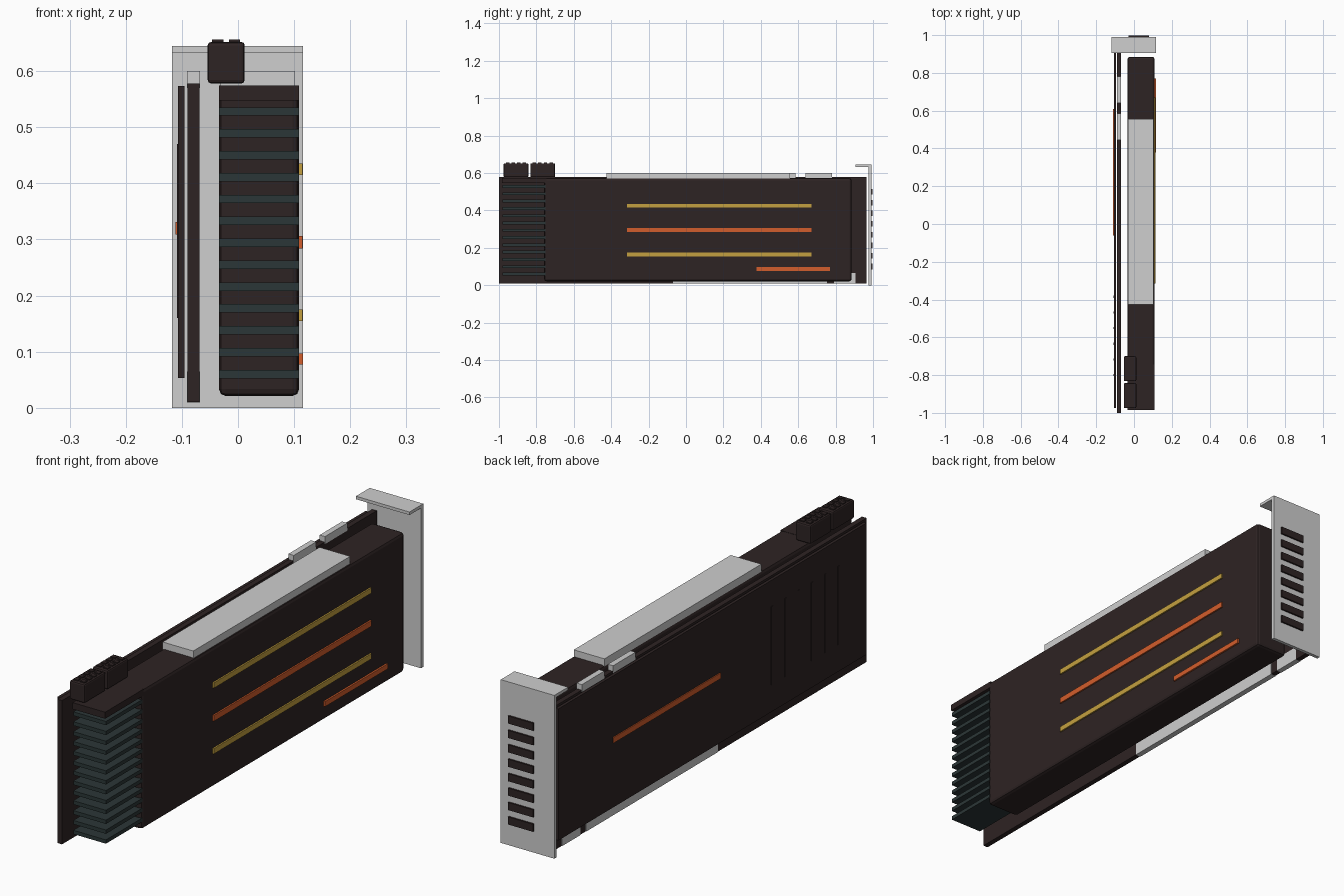
import bpy, bmesh

cube = bpy.data.objects.get("Cube")
if cube:
    bpy.data.objects.remove(cube, do_unlink=True)


def material(name, r, g, b):
    mat = bpy.data.materials.new(name)
    mat.use_nodes = True
    mat.diffuse_color = (r, g, b, 1)
    mat.node_tree.nodes["Principled BSDF"].inputs["Base Color"].default_value = (r, g, b, 1)
    mat.roughness = 0.6
    return mat


DARK = material("charcoal brown", 0.027, 0.017, 0.017)
TEAL = material("dark teal", 0.024, 0.037, 0.038)
GREY = material("light grey", 0.62, 0.62, 0.62)
GOLD = material("gold", 0.55, 0.35, 0.05)
ORANGE = material("orange", 0.65, 0.11, 0.025)


def boxes(name, mat, extents, bevel=0):
    """One object made of boxes, each given as x, y and z ranges."""
    bm = bmesh.new()
    for ranges in extents:
        verts = bmesh.ops.create_cube(bm, size=1)["verts"]
        for v in verts:
            for axis, (low, high) in enumerate(ranges):
                v.co[axis] = low if v.co[axis] < 0 else high
    mesh = bpy.data.meshes.new(name)
    bm.to_mesh(mesh)
    bm.free()
    mesh.materials.append(mat)
    obj = bpy.data.objects.new(name, mesh)
    bpy.context.collection.objects.link(obj)
    if bevel:
        mod = obj.modifiers.new("edge_bevel", "BEVEL")
        mod.width = bevel
        mod.segments = 2
    return obj


def around(centre, size):
    return (centre - size / 2, centre + size / 2)


# Circuit board with edge contacts and bridge tabs
board_x = (-0.09, -0.069)
contact_x = (-0.091, -0.068)
boxes("circuit_board", DARK, [(board_x, (-1, 0.965), (0.01, 0.578))])
boxes("edge_contacts", GREY, [(contact_x, y, (0.009, 0.065))
                              for y in ((-0.07, 0.755), (0.79, 0.905))])
boxes("bridge_tabs", GREY, [(contact_x, y, (0.57, 0.60))
                            for y in ((0.445, 0.585), (0.64, 0.78))])

# Back plate with raised ribs and an accent stripe
boxes("back_plate", DARK, [((-0.107, -0.095), (-0.975, 0.95), (0.053, 0.573))])
boxes("back_plate_ribs", DARK, [((-0.109, -0.106), around(-0.385 - 0.083 * i, 0.012), (0.16, 0.47))
                                for i in range(6)])
boxes("back_plate_stripe", ORANGE, [((-0.111, -0.106), (-0.06, 0.61), (0.309, 0.331))])

# Cooler shroud, its light top plate and side stripes
shroud_x = (-0.034, 0.109)
boxes("shroud", DARK, [(shroud_x, (-0.758, 0.885), (0.021, 0.573))], 0.012)
boxes("top_plate", GREY, [((-0.032, 0.102), (-0.425, 0.555), (0.57, 0.60))])
stripe_x = (0.108, 0.115)
boxes("gold_stripes", GOLD, [(stripe_x, (-0.315, 0.67), around(z, 0.021)) for z in (0.425, 0.165)])
boxes("orange_stripes", ORANGE, [(stripe_x, (-0.315, 0.67), around(0.295, 0.023)),
                                 ((0.108, 0.116), (0.378, 0.77), around(0.087, 0.02))])

# Heatsink fins under a cap
boxes("heatsink_fins", TEAL, [(shroud_x, (-0.98, -0.752), around(0.06 + 0.039 * i, 0.015))
                              for i in range(13)])
boxes("heatsink_cap", DARK, [(shroud_x, (-0.985, -0.745), (0.548, 0.574))])

# Power sockets with small pin blocks
sockets = ((-0.975, -0.842), (-0.832, -0.70))
for name, y in zip(("front_power_socket", "rear_power_socket"), sockets):
    boxes(name, DARK, [((-0.054, 0.012), y, (0.578, 0.652))], 0.006)
    boxes(name + "_pins", DARK, [(around(x, 0.02), around(y[0] + 0.021 + 0.03 * i, 0.018), (0.645, 0.656))
                                 for x in (-0.036, -0.006) for i in range(4)])

# Mounting bracket with a folded lip and vent slots
boxes("bracket", GREY, [((-0.118, 0.116), (0.977, 0.991), (0, 0.645))])
boxes("bracket_lip", GREY, [((-0.118, 0.116), (0.905, 0.984), (0.633, 0.645))])
boxes("bracket_vents", DARK, [((-0.03, 0.08), (0.99, 0.998), around(0.1 + 0.057 * i, 0.03))
                              for i in range(8)])
